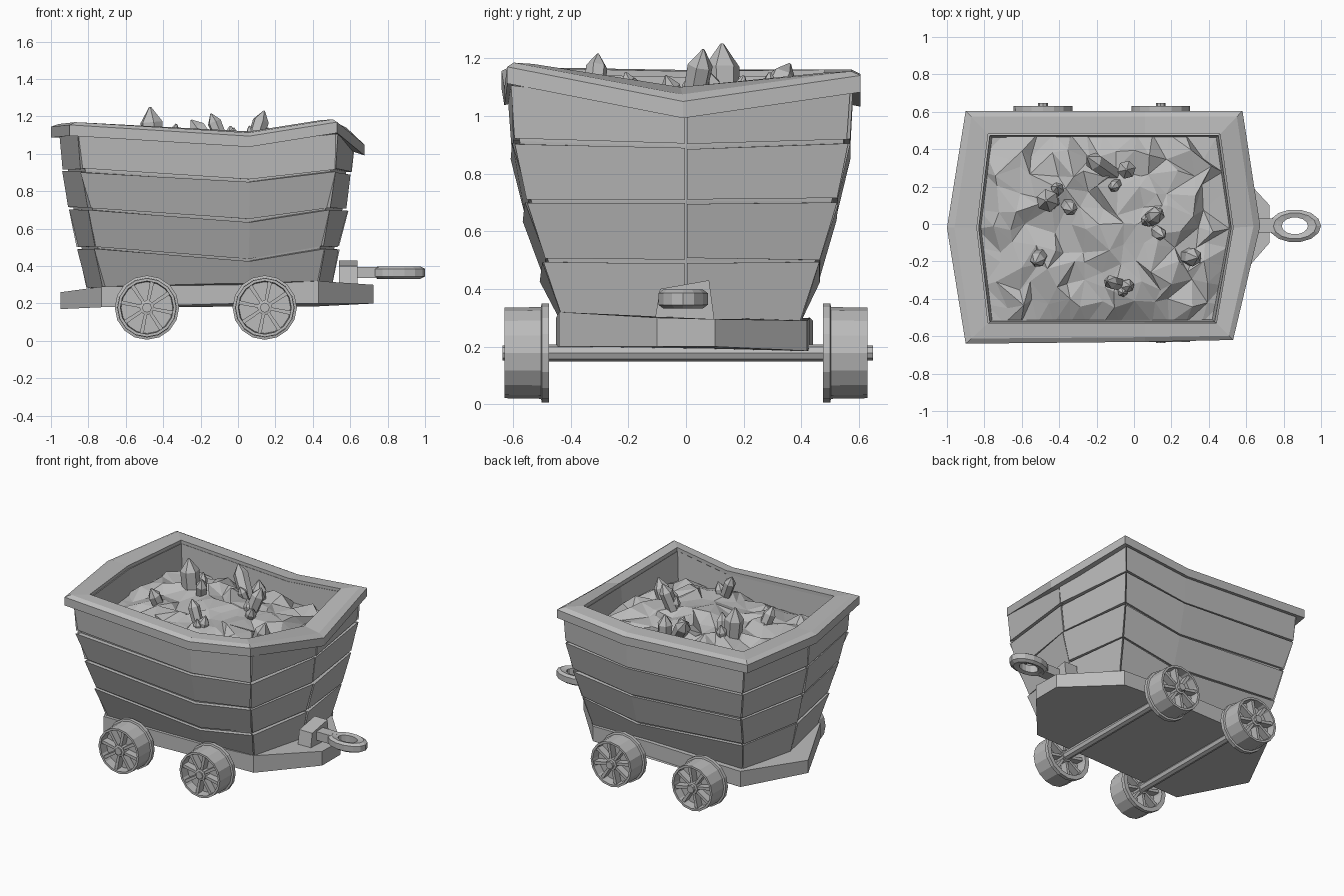
import bpy, bmesh, random
from math import sin, cos, pi
from mathutils import Vector, Matrix

random.seed(4)
if "Cube" in bpy.data.objects:
    bpy.data.objects.remove(bpy.data.objects["Cube"], do_unlink=True)

grey = bpy.data.materials.new("plain_grey")
grey.use_nodes = True
grey.diffuse_color = (0.5, 0.5, 0.5, 1)
bsdf = grey.node_tree.nodes["Principled BSDF"]
bsdf.inputs["Base Color"].default_value = grey.diffuse_color
bsdf.inputs["Roughness"].default_value = 0.8


def finish(name, bm, recalc=True):
    if recalc:
        bmesh.ops.recalc_face_normals(bm, faces=bm.faces)
    mesh = bpy.data.meshes.new(name)
    bm.to_mesh(mesh)
    bm.free()
    mesh.materials.append(grey)
    ob = bpy.data.objects.new(name, mesh)
    bpy.context.scene.collection.objects.link(ob)
    return ob


def loft(name, rings, caps=(True, True), wrap=False):
    """Skin a row of closed rings that have equal point counts."""
    bm = bmesh.new()
    rows = [[bm.verts.new(p) for p in ring] for ring in rings]
    n = len(rows[0])
    pairs = list(zip(rows, rows[1:])) + ([(rows[-1], rows[0])] if wrap else [])
    for a, b in pairs:
        for i in range(n):
            j = (i + 1) % n
            bm.faces.new((a[i], a[j], b[j], b[i]))
    if not wrap:
        if caps[0]:
            bm.faces.new(rows[0])
        if caps[1]:
            bm.faces.new(rows[-1])
    return finish(name, bm)


def turned(name, x, z, profile, sides=16):
    """Lathe (radius, y) points about a sideways axis."""
    angles = [2 * pi * i / sides for i in range(sides)]
    return loft(name, [[(x + r * cos(a), y, z + r * sin(a)) for a in angles]
                       for r, y in profile])


# Body outline at each plank seam, ordered front left corner round to left point
LEVEL_Z = [0.28, 0.497, 0.705, 0.912, 1.11]
HALF_Y = [0.43, 0.495, 0.555, 0.597, 0.608]
CORNER_L = [-0.72, -0.77, -0.8, -0.84, -0.86]
CORNER_R = [0.43, 0.46, 0.49, 0.52, 0.53]
POINT_L = [-0.81, -0.86, -0.905, -0.935, -0.955]
POINT_R = [0.5, 0.54, 0.585, 0.605, 0.62]
MID_DIP = [0, 0.065, 0.062, 0.056, 0.05]
END_DIP = [0, 0, 0, 0.018, 0.07]


def level(i, scale=1.0):
    y, z = HALF_Y[i], LEVEL_Z[i]
    back = y - 0.03
    l, r, zm = CORNER_L[i], CORNER_R[i], z - MID_DIP[i]
    pts = [(l, -y, z), (0.06, -y - 0.005, zm), (r, -y, z), (POINT_R[i], 0, z - END_DIP[i]),
           (r + 0.02, back, z), (0.06, back, zm), (l, back, z), (POINT_L[i], -0.01, z)]
    return [shrink(Vector(p), scale) for p in pts]


def shrink(p, s):
    return Vector((-0.17 + (p.x + 0.17) * s, -0.015 + (p.y + 0.015) * s, p.z))


# Rim with a chamfered, drooping lip
outer = [(-0.9, -0.64, 1.155), (0.06, -0.63, 1.095), (0.53, -0.62, 1.17), (0.675, -0.01, 1.05),
         (0.58, 0.605, 1.14), (0.06, 0.605, 1.09), (-0.9, 0.605, 1.145), (-1, -0.02, 1.145)]
inner = [(-0.78, -0.53, 1.165), (0.06, -0.53, 1.12), (0.44, -0.53, 1.18), (0.53, -0.02, 1.1),
         (0.46, 0.48, 1.15), (0.06, 0.48, 1.115), (-0.78, 0.48, 1.16), (-0.84, -0.02, 1.155)]
outer = [Vector(p) for p in outer]
inner = [Vector(p) for p in inner]
down = Vector((0, 0, -0.058))
lift = Vector((0, 0, 0.012))
loft("rim", [(a, b.lerp(a, 0.25) + lift, b, b + down, a + down)
             for a, b in zip(inner, outer)], wrap=True)

# Lining behind the planks, folded over into the tapering hopper
hopper = [[shrink(p, s) + Vector((0, 0, -d)) for p in inner]
          for s, d in ((0.985, 0.02), (0.955, 0.3))]
loft("body_lining", [level(i, 0.965) for i in range(5)] + hopper, caps=(True, False))

# Planks, each slightly warped; the long front ones lean outward at the top
SIDES = {"front": (0, 1, 2), "right_front": (2, 3), "right_back": (3, 4),
         "back": (4, 5, 6), "left_back": (6, 7), "left_front": (7, 0)}
gap = Vector((0, 0, 0.005))
for row in range(4):
    low, high = level(row), level(row + 1)
    for side, ids in SIDES.items():
        lows, highs = [low[i].copy() for i in ids], [high[i].copy() for i in ids]
        for path in (lows, highs):
            a, b = path[0].copy(), path[-1].copy()
            path[0] = a + (path[1] - a).normalized() * 0.004
            path[-1] = b + (path[-2] - b).normalized() * 0.004
        rings = []
        lean = 0.01 if side == "front" and row < 3 else 0
        for p, q in zip(lows, highs):
            p, q = p + gap, q - gap
            p.z += random.uniform(-0.002, 0.006)
            q.z -= random.uniform(-0.002, 0.006)
            s, t = random.uniform(0.99, 1.006) - lean, random.uniform(0.993, 1.008) + lean
            rings.append((shrink(p, s), shrink(q, t), shrink(q, 0.93), shrink(p, 0.93)))
        loft(f"plank_{side}_{row + 1}", rings)

# Chassis slab
plan = [(-0.95, 0, 0.17, 0.26), (-0.73, -0.45, 0.18, 0.29), (0.0, -0.45, 0.2, 0.3),
        (0.43, -0.44, 0.2, 0.32), (0.725, -0.1, 0.2, 0.3), (0.725, 0.1, 0.2, 0.295),
        (0.43, 0.42, 0.185, 0.29), (0.0, 0.43, 0.2, 0.3), (-0.73, 0.44, 0.18, 0.29)]
loft("chassis", [[(x, y, a) for x, y, a, b in plan], [(x, y, b) for x, y, a, b in plan]])

# Coupling bracket, bar and eye
bracket = [(-0.11, 0.28), (0.1, 0.28), (0.08, 0.43), (-0.09, 0.4)]
loft("coupling_bracket", [[(x, y, z) for y, z in bracket] for x in (0.54, 0.64)])
bar = [(-0.045, 0.335), (0.03, 0.335), (0.03, 0.395), (-0.045, 0.395)]
loft("coupling_bar", [[(x, y, z) for y, z in bar] for x in (0.62, 0.77)])
eye = []
for i in range(14):
    a = 2 * pi * i / 14
    edge = [(0.14, 0.088, 0.345), (0.14, 0.088, 0.385), (0.115, 0.07, 0.398),
            (0.07, 0.045, 0.39), (0.07, 0.045, 0.34), (0.115, 0.07, 0.332)]
    eye.append([(0.86 + rx * cos(a), -0.01 + ry * sin(a), z) for rx, ry, z in edge])
loft("coupling_eye", eye, wrap=True)

# Wheels and axles, with the web recessed on both faces
WHEEL = [(0.138, 0.55), (0.142, 0.475), (0.172, 0.475), (0.172, 0.5), (0.159, 0.503),
         (0.157, 0.63), (0.142, 0.63), (0.138, 0.57)]
for end, x in (("rear", -0.487), ("lead", 0.143)):
    turned(f"{end}_axle", x, 0.178, [(0.03, -0.6), (0.03, 0.6)], 8)
    for side, s, tip in (("front", -1, 0.636), ("back", 1, 0.648)):
        name = f"{end}_{side}"
        turned(f"{name}_wheel", x, 0.178, [(r, s * y) for r, y in WHEEL])
        turned(f"{name}_hub", x, 0.178, [(0.04, s * 0.49), (0.04, s * 0.625),
                                         (0.026, s * 0.628), (0.026, s * tip)], 8)
        for k in range(8):
            turn = Matrix.Rotation(k * pi / 4 + 0.2, 3, "Y")
            rings = [[Vector((x, 0, 0.178)) + turn @ Vector((r, s * y, w))
                      for y, w in ((0.5, -h), (0.5, h), (0.62, h), (0.62, -h))]
                     for r, h in ((0.03, 0.008), (0.143, 0.011))]
            loft(f"{name}_spoke_{k + 1}", rings)

# Ore heap: a lumpy plateau that falls away at the walls
bm = bmesh.new()
NX, NY = 15, 11
grid = []
for j in range(NY):
    v = 2 * j / (NY - 1) - 1
    row = []
    for i in range(NX):
        u = 2 * i / (NX - 1) - 1
        inside = abs(u) < 0.99 and abs(v) < 0.99
        bend = 0.06 * (1 - abs(v))
        x0, x1 = -0.78 - bend, 0.45 + bend
        x, y = x0 + (x1 - x0) * (u + 1) / 2, -0.025 + 0.505 * v
        z = 0.96 + 0.095 * (1 - u ** 4) * (1 - v ** 4)
        if inside:
            x += random.uniform(-0.035, 0.035)
            y += random.uniform(-0.035, 0.035)
            z += random.uniform(-0.04, 0.04)
        row.append(bm.verts.new((x, y, z)))
    grid.append(row)
for j in range(NY - 1):
    for i in range(NX - 1):
        a, b, c, d = grid[j][i], grid[j][i + 1], grid[j + 1][i + 1], grid[j + 1][i]
        tris = ((a, b, c), (a, c, d)) if random.random() < 0.5 else ((a, b, d), (b, c, d))
        for t in tris:
            bm.faces.new(t)
finish("ore_heap", bm, recalc=False)

# Crystals: tip position, radius, lean of the foot in x and y
CRYSTALS = [(-0.47, 0.125, 1.25, 0.062, 0.03, 0), (-0.41, 0.2, 1.14, 0.035, 0, -0.05),
            (-0.33, 0.07, 1.16, 0.04, -0.05, 0.06), (0.14, 0.06, 1.23, 0.045, -0.1, -0.06),
            (0.06, 0.02, 1.15, 0.035, 0.05, 0), (0.16, -0.07, 1.14, 0.035, -0.1, 0.08),
            (-0.25, 0.36, 1.18, 0.05, 0.19, -0.13), (-0.04, 0.29, 1.15, 0.05, 0, 0),
            (-0.12, 0.19, 1.12, 0.03, 0.06, 0.05), (-0.53, -0.21, 1.15, 0.042, 0.06, 0.08),
            (0.34, -0.18, 1.13, 0.05, -0.08, 0.01), (-0.145, -0.305, 1.215, 0.038, 0.12, -0.03),
            (-0.02, -0.33, 1.14, 0.036, -0.06, 0), (-0.06, -0.37, 1.12, 0.028, 0, 0.04)]
for n, (x, y, z, r, lx, ly) in enumerate(CRYSTALS):
    tip, foot = Vector((x, y, z)), Vector((x + lx, y + ly, 0.92))
    axis = foot - tip
    turn = Vector((0, 0, 1)).rotation_difference(axis).to_matrix()
    spin = random.random()
    rings = []
    for d, rad in ((0, 0.1 * r), (1.3 * r, r), (axis.length, 0.85 * r)):
        rings.append([tip + turn @ Vector((rad * cos(spin + k * pi / 3),
                                           rad * sin(spin + k * pi / 3), d)) for k in range(6)])
    loft(f"crystal_{n + 1}", rings)
